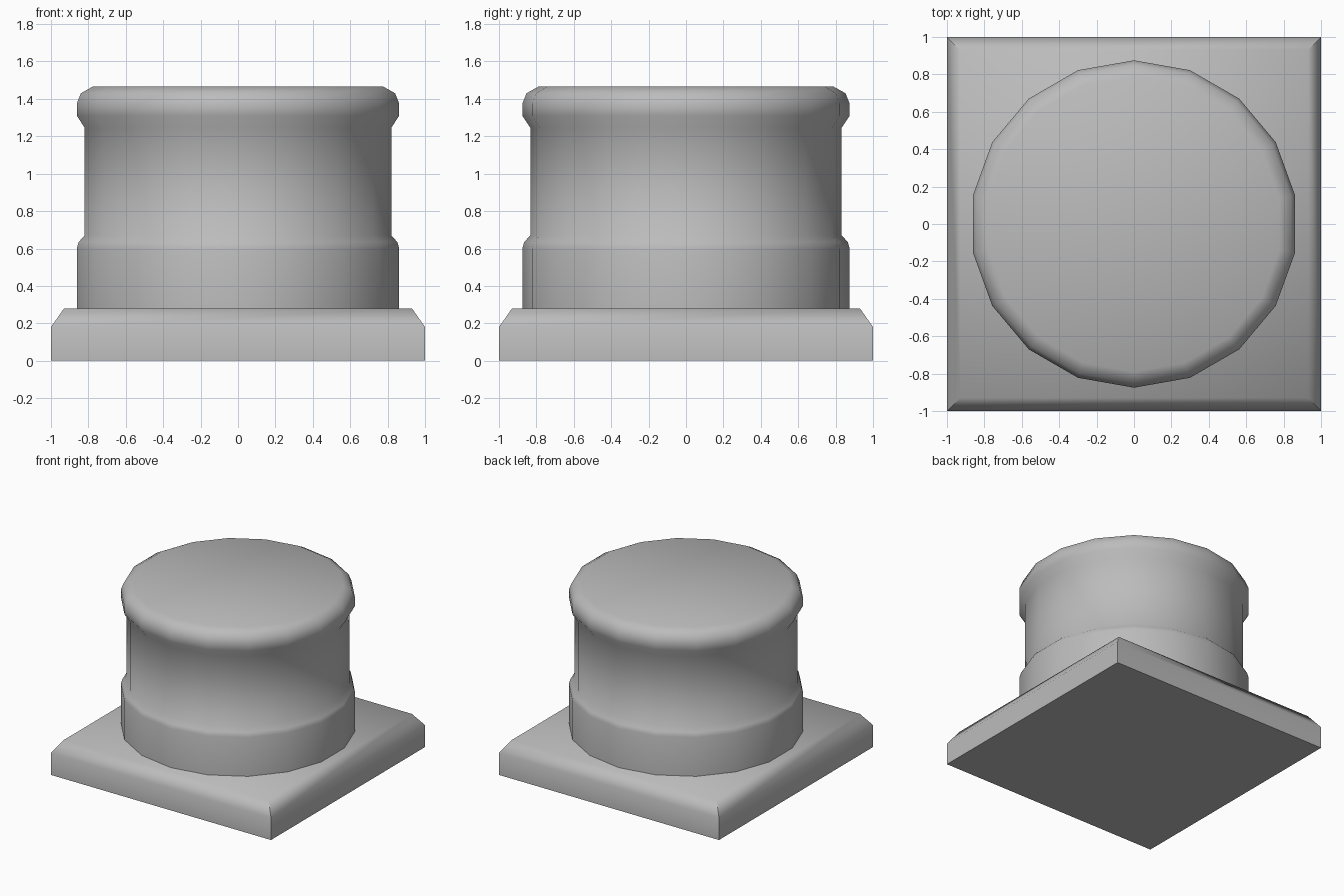
import bpy, bmesh, math

cube = bpy.data.objects.get("Cube")
if cube:
    bpy.data.objects.remove(cube, do_unlink=True)

# Single stone colour
stone = bpy.data.materials.new("grey_stone")
stone.use_nodes = True
GREY = (0.5, 0.5, 0.5, 1)
stone.diffuse_color = GREY
stone.node_tree.nodes["Principled BSDF"].inputs["Base Color"].default_value = GREY


def stacked_rings(name, profile, sides, turn):
    """Closed solid made from (radius, height) rings with flat caps."""
    bm = bmesh.new()
    rings = []
    for radius, z in profile:
        angles = [turn + 2 * math.pi * i / sides for i in range(sides)]
        rings.append([bm.verts.new((radius * math.cos(a), radius * math.sin(a), z)) for a in angles])
    for low, high in zip(rings, rings[1:]):
        for i in range(sides):
            j = (i + 1) % sides
            bm.faces.new((low[i], low[j], high[j], high[i]))
    bm.faces.new(rings[0][::-1])
    bm.faces.new(rings[-1])
    mesh = bpy.data.meshes.new(name)
    bm.to_mesh(mesh)
    bm.free()
    mesh.materials.append(stone)
    obj = bpy.data.objects.new(name, mesh)
    bpy.context.collection.objects.link(obj)
    bpy.ops.object.select_all(action='DESELECT')
    obj.select_set(True)
    bpy.context.view_layer.objects.active = obj
    bpy.ops.object.shade_smooth_by_angle(angle=math.radians(60))
    return obj


# Square plinth with a chamfered upper edge
diagonal = math.sqrt(2)
plinth = [(diagonal, 0), (diagonal, 0.18), (0.93 * diagonal, 0.28)]
stacked_rings("square_plinth", plinth, 4, math.pi / 4)

# Round drum: lower band, recessed neck and rounded top rim
drum = [(0.875, 0.27), (0.875, 0.6), (0.865, 0.635), (0.832, 0.67), (0.832, 1.245),
        (0.875, 1.31), (0.875, 1.375), (0.853, 1.43), (0.79, 1.465)]
stacked_rings("round_drum", drum, 18, math.pi / 2)
